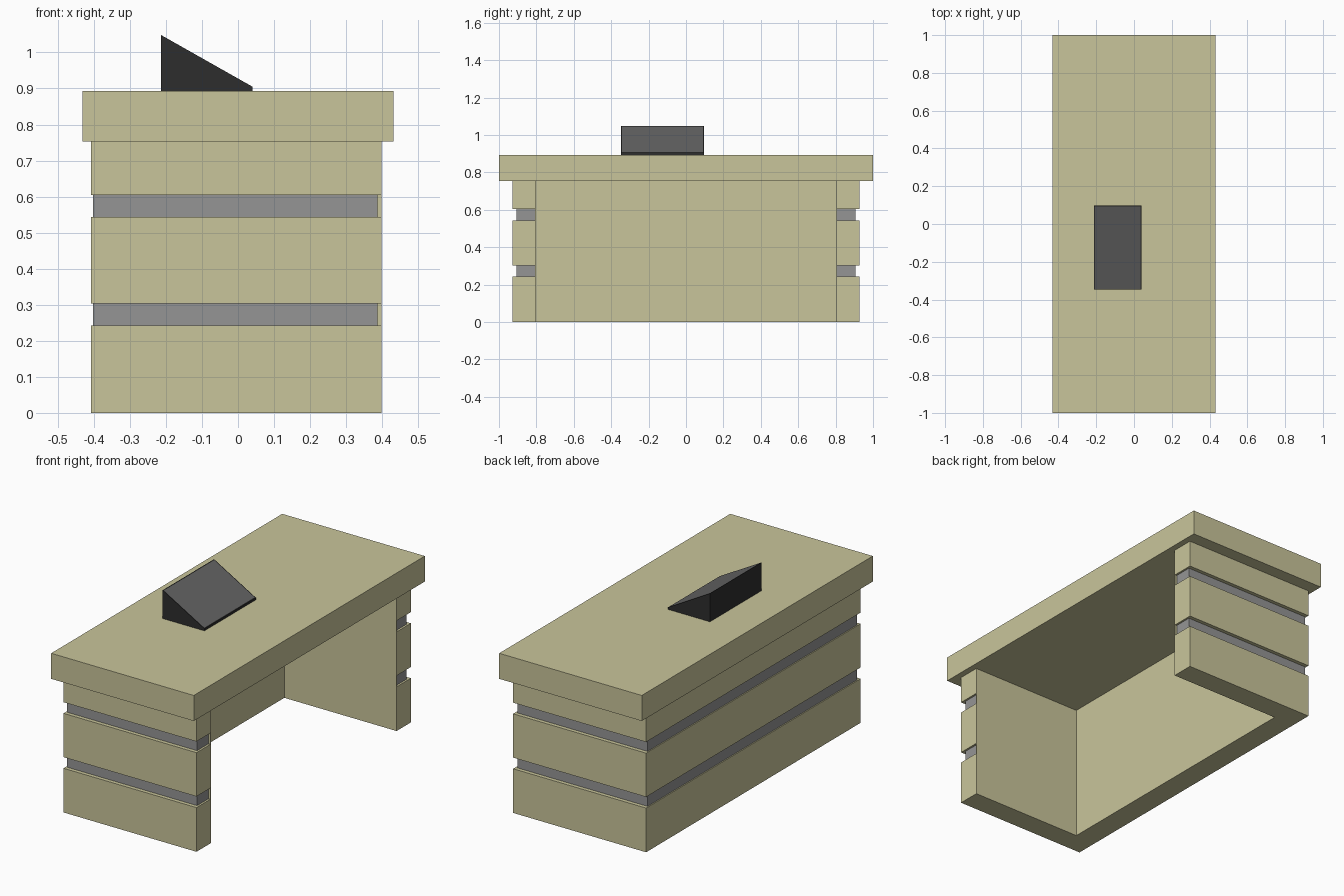
import bpy, bmesh

if "Cube" in bpy.data.objects:
    bpy.data.objects.remove(bpy.data.objects["Cube"])


def material(name, rgb):
    m = bpy.data.materials.new(name)
    m.diffuse_color = (*rgb, 1)
    m.use_nodes = True
    m.node_tree.nodes["Principled BSDF"].inputs["Base Color"].default_value = m.diffuse_color
    return m


TAN = material("tan_panel", (0.584, 0.558, 0.328))
GREY = material("grey_band", (0.30, 0.30, 0.30))
BLACK = material("black_casing", (0.026, 0.026, 0.026))
SCREEN = material("dark_grey_screen", (0.13, 0.13, 0.13))


def prism(name, points, direction, mats, edit=None):
    """Extrude a flat outline of 3D points along a direction."""
    bm = bmesh.new()
    face = bm.faces.new([bm.verts.new(p) for p in points])
    new = bmesh.ops.extrude_face_region(bm, geom=[face])["geom"]
    bmesh.ops.translate(bm, vec=direction,
                        verts=[v for v in new if isinstance(v, bmesh.types.BMVert)])
    bmesh.ops.recalc_face_normals(bm, faces=bm.faces)
    if edit:
        edit(bm)
    me = bpy.data.meshes.new(name)
    bm.to_mesh(me)
    bm.free()
    for m in mats:
        me.materials.append(m)
    ob = bpy.data.objects.new(name, me)
    bpy.context.collection.objects.link(ob)
    return ob


def u_shape(name, back, front, y_out, y_in, x_in, z0, z1, mat):
    """U-shaped wall, open towards +x."""
    pts = [(front, -y_out), (front, -y_in), (x_in, -y_in), (x_in, y_in),
           (front, y_in), (front, y_out), (back, y_out), (back, -y_out)]
    prism(name, [(x, y, z0) for x, y in pts], (0, 0, z1 - z0), [mat])


# Desk top slab
prism("desk_top", [(-0.432, -1, 0.753), (0.432, -1, 0.753), (0.432, 1, 0.753), (-0.432, 1, 0.753)],
      (0, 0, 0.14), [TAN])

# Three wall tiers
for i, (z0, z1) in enumerate([(0, 0.242), (0.303, 0.543), (0.604, 0.753)]):
    u_shape(f"wall_tier_{i + 1}", -0.408, 0.398, 0.928, 0.804, -0.282, z0, z1, TAN)

# Recessed bands between the tiers, with a tan lining on the inside
for i, (z0, z1) in enumerate([(0.242, 0.303), (0.543, 0.604)]):
    u_shape(f"recessed_band_{i + 1}", -0.402, 0.387, 0.907, 0.808, -0.286, z0, z1, GREY)
    u_shape(f"inner_lining_{i + 1}", -0.286, 0.398, 0.808, 0.804, -0.282, z0, z1, TAN)


# Wedge console with an inset screen on its sloping face
def add_screen(bm):
    slope = [f for f in bm.faces if f.normal.z > 0.3 and f.normal.x > 0.3]
    bmesh.ops.inset_region(bm, faces=slope, thickness=0.007)
    for f in slope:
        f.material_index = 1


prism("wedge_console", [(-0.213, -0.348, 0.893), (0.04, -0.348, 0.893),
                        (0.04, -0.348, 0.905), (-0.213, -0.348, 1.048)],
      (0, 0.445, 0), [BLACK, SCREEN], add_screen)
